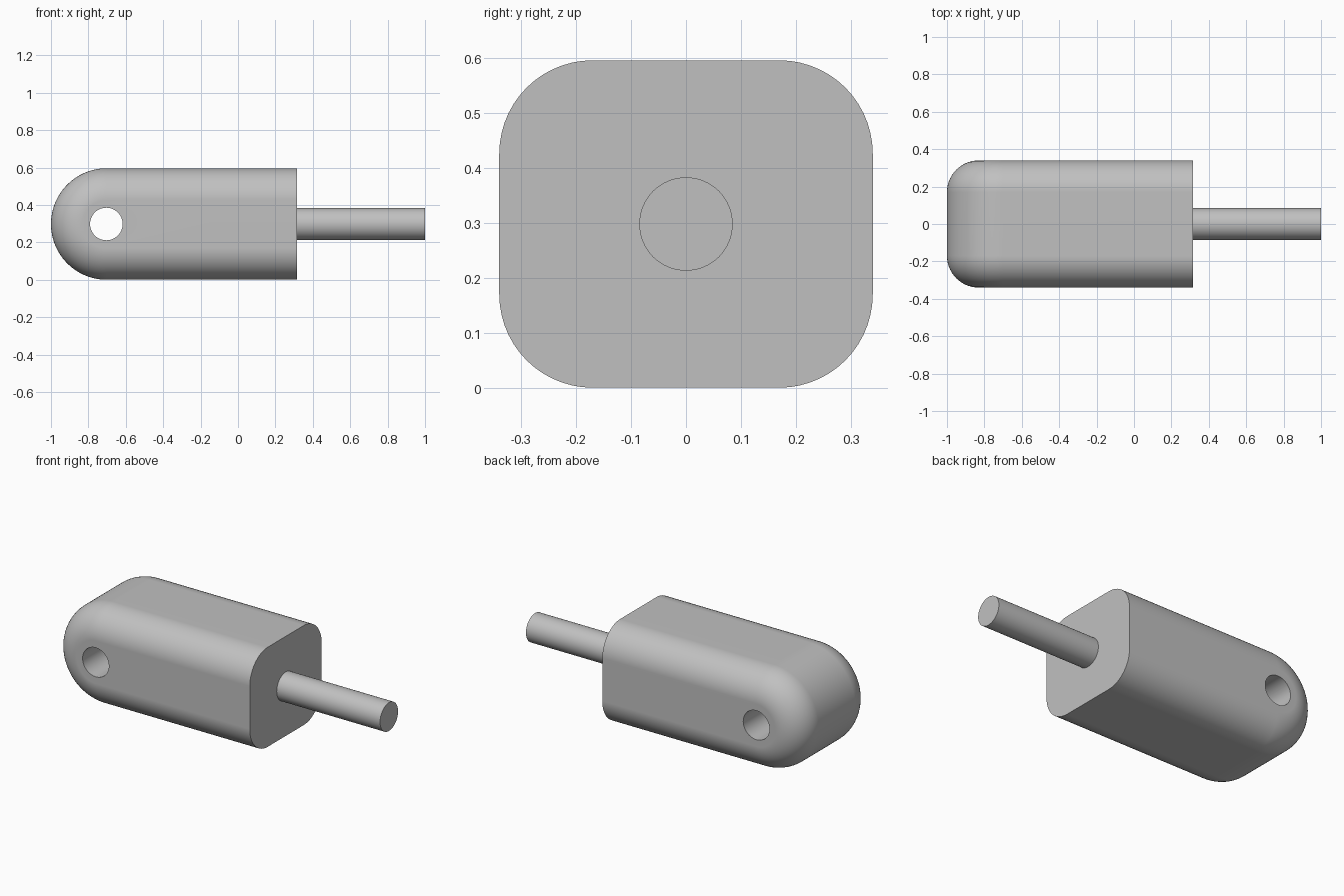
import bpy, bmesh, math

if "Cube" in bpy.data.objects:
    bpy.data.objects.remove(bpy.data.objects["Cube"], do_unlink=True)

HALF_H, HALF_W, FILLET = 0.298, 0.34, 0.17
NOSE_X, BACK_X, TIP_X = -0.702, 0.316, 1.0
HOLE_X, HOLE_R, ROD_R = -0.704, 0.087, 0.085
ARC, STEPS = 48, 14

grey = bpy.data.materials.new("light grey")
grey.use_nodes = True
colour = (0.53, 0.53, 0.53, 1)
grey.diffuse_color = colour
grey.node_tree.nodes["Principled BSDF"].inputs["Base Color"].default_value = colour


def outline(bm, y, radius):
    """Half-round profile at depth y, from the top back corner to the bottom one."""
    pts = [(BACK_X, radius)]
    for i in range(ARC + 1):
        a = math.pi / 2 + math.pi * i / ARC
        pts.append((NOSE_X + radius * math.cos(a), radius * math.sin(a)))
    pts.append((BACK_X, -radius))
    return [bm.verts.new((x, y, HALF_H + z)) for x, z in pts]


def cylinder(name, radius, length, location, rotation):
    bpy.ops.mesh.primitive_cylinder_add(vertices=64, radius=radius, depth=length,
                                        location=location, rotation=rotation)
    obj = bpy.context.object
    obj.name = name
    obj.data.materials.append(grey)
    return obj


def finish(obj):
    bpy.ops.object.select_all(action='DESELECT')
    obj.select_set(True)
    bpy.context.view_layer.objects.active = obj
    for mod in list(obj.modifiers):
        bpy.ops.object.modifier_apply(modifier=mod.name)
    bpy.ops.object.shade_smooth_by_angle(angle=math.radians(30))
    normals = obj.modifiers.new("Weighted normals", 'WEIGHTED_NORMAL')
    normals.keep_sharp = True


# Body: stacked profiles that shrink along the side fillets
bm = bmesh.new()
angles = [math.pi / 2 * i / STEPS for i in range(STEPS + 1)]
half = [(HALF_W - FILLET + FILLET * math.sin(a),
         HALF_H - FILLET + FILLET * math.cos(a)) for a in angles]
layers = [(-y, r) for y, r in reversed(half)] + half
rings = [outline(bm, y, r) for y, r in layers]
for a, b in zip(rings, rings[1:]):
    for i in range(len(a) - 1):
        bm.faces.new((a[i], a[i + 1], b[i + 1], b[i]))
bm.faces.new(rings[0])
bm.faces.new(rings[-1])
bm.faces.new([r[0] for r in rings] + [r[-1] for r in reversed(rings)])
bmesh.ops.recalc_face_normals(bm, faces=bm.faces)
mesh = bpy.data.meshes.new("body")
bm.to_mesh(mesh)
bm.free()
mesh.materials.append(grey)
body = bpy.data.objects.new("body", mesh)
bpy.context.collection.objects.link(body)

# Cross hole through the rounded end
cutter = cylinder("hole_cutter", HOLE_R, 1, (HOLE_X, 0, HALF_H), (math.pi / 2, 0, 0))
cut = body.modifiers.new("Cross hole", 'BOOLEAN')
cut.operation, cut.solver, cut.object = 'DIFFERENCE', 'EXACT', cutter
finish(body)
bpy.data.objects.remove(cutter, do_unlink=True)

# Rod from the flat end
start = BACK_X - 0.02
rod = cylinder("rod", ROD_R, TIP_X - start, ((TIP_X + start) / 2, 0, HALF_H),
               (0, math.pi / 2, 0))
finish(rod)
